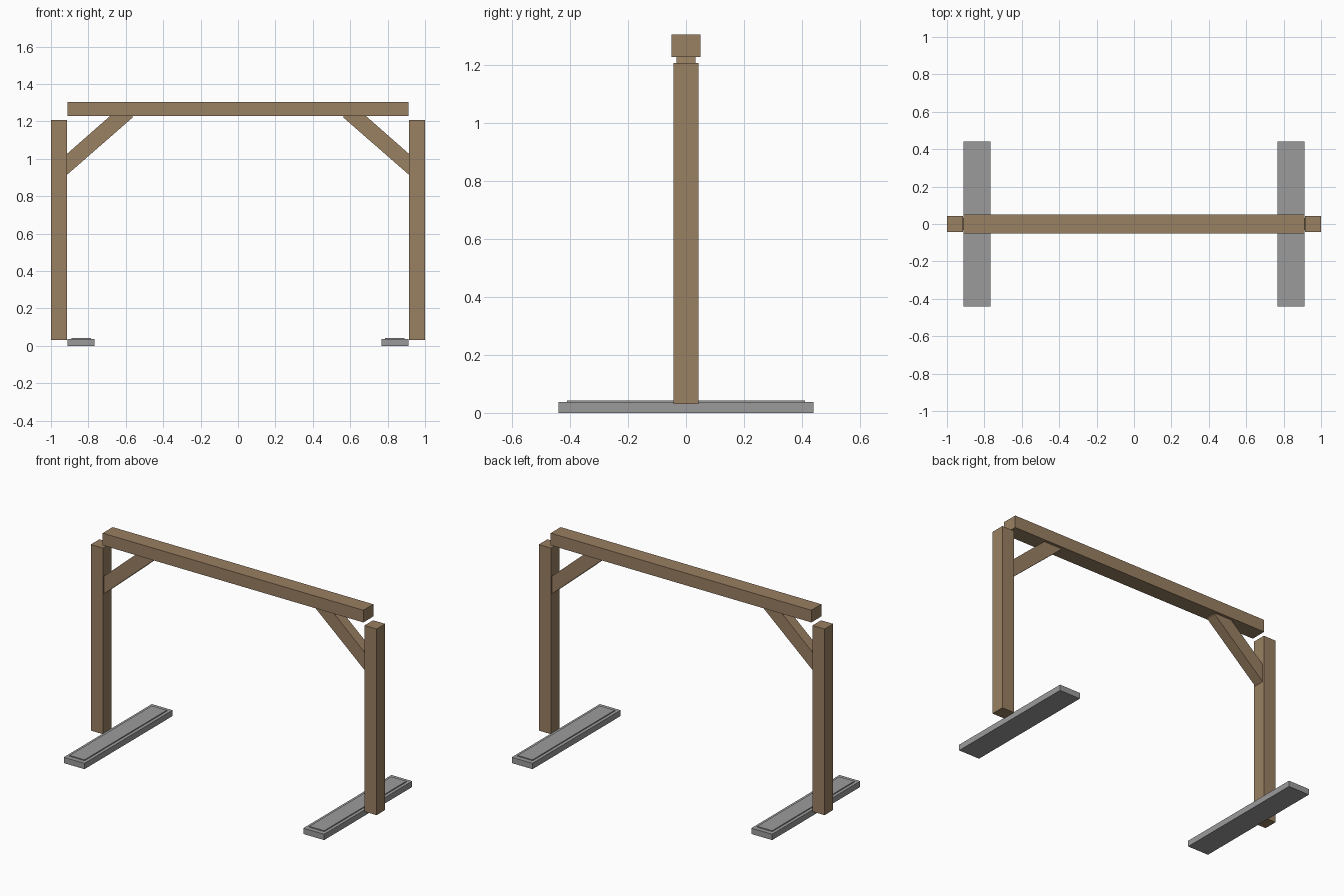
import bpy
import bmesh

cube = bpy.data.objects.get("Cube")
if cube:
    bpy.data.objects.remove(cube, do_unlink=True)


def make_material(name, rgb):
    mat = bpy.data.materials.new(name)
    mat.use_nodes = True
    mat.diffuse_color = (*rgb, 1)
    mat.node_tree.nodes["Principled BSDF"].inputs["Base Color"].default_value = (*rgb, 1)
    return mat


wood = make_material("brown wood", (0.32, 0.215, 0.122))
stone = make_material("grey stone", (0.33, 0.33, 0.33))


def prism(name, outline, half_depth, mat):
    """Extrude an x-z outline symmetrically along y."""
    bm = bmesh.new()
    face = bm.faces.new([bm.verts.new((x, -half_depth, z)) for x, z in outline])
    extruded = bmesh.ops.extrude_face_region(bm, geom=[face])["geom"]
    verts = [v for v in extruded if isinstance(v, bmesh.types.BMVert)]
    bmesh.ops.translate(bm, verts=verts, vec=(0, 2 * half_depth, 0))
    bmesh.ops.recalc_face_normals(bm, faces=bm.faces)
    mesh = bpy.data.meshes.new(name)
    bm.to_mesh(mesh)
    bm.free()
    mesh.materials.append(mat)
    obj = bpy.data.objects.new(name, mesh)
    bpy.context.collection.objects.link(obj)
    return obj


def box(name, x0, x1, z0, z1, half_depth, mat):
    return prism(name, [(x0, z0), (x1, z0), (x1, z1), (x0, z1)], half_depth, mat)


# Top beam
box("top_beam", -0.912, 0.912, 1.228, 1.305, 0.05, wood)

# Posts, diagonal braces and ground slabs on both sides
for side, s in (("left", 1), ("right", -1)):
    box(side + "_post", s * 0.915, s, 0.03, 1.207, 0.043, wood)
    brace = [(0.917, 0.912), (0.917, 1.024), (0.685, 1.228), (0.563, 1.228), (0.563, 1.221)]
    prism(side + "_brace", [(s * x, z) for x, z in brace], 0.033, wood)
    box(side + "_foot_slab", s * 0.766, s * 0.911, 0, 0.037, 0.44, stone)
    box(side + "_foot_raised_panel", s * 0.786, s * 0.891, 0.036, 0.043, 0.411, stone)
